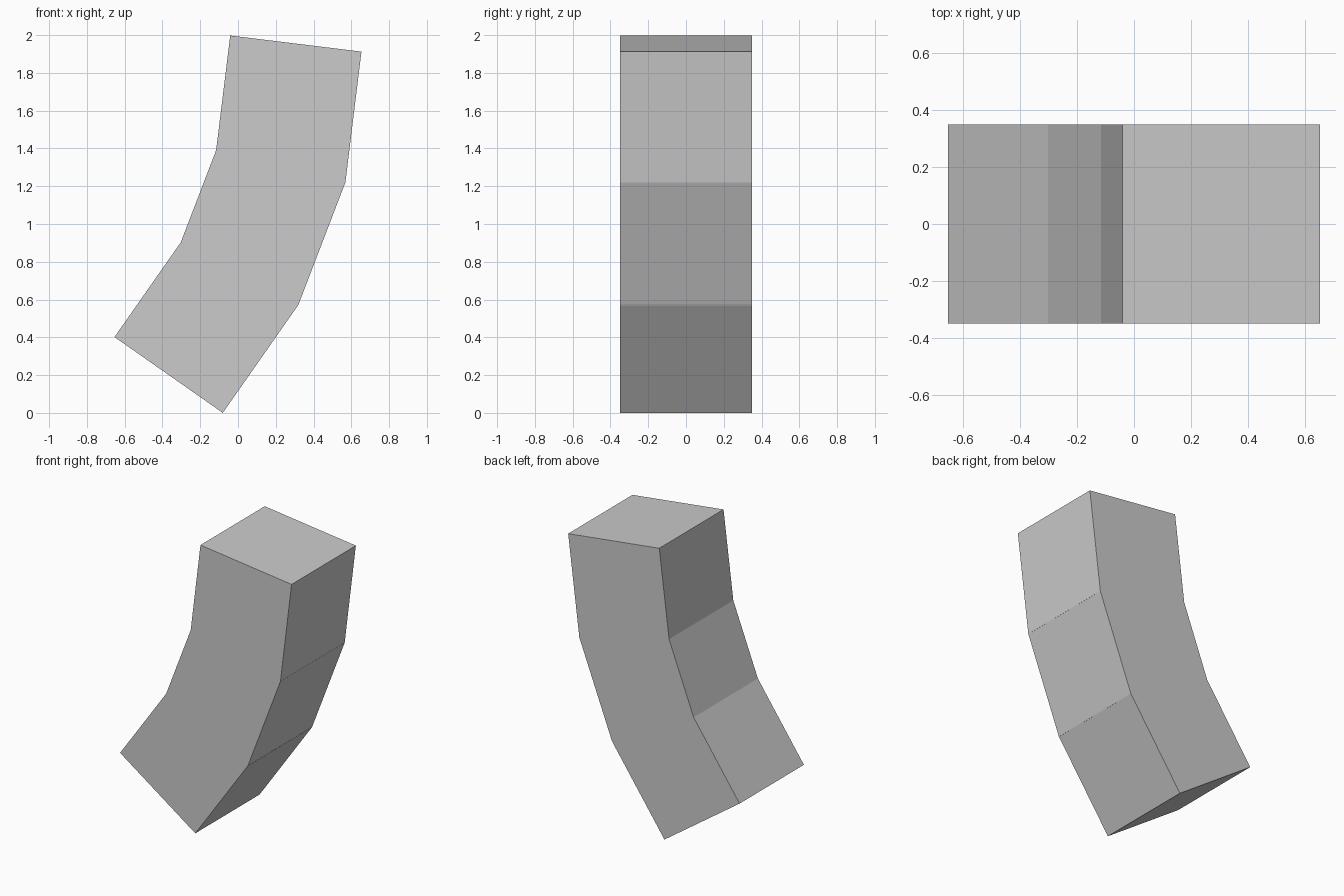
import bpy
from math import radians, sin, cos

if "Cube" in bpy.data.objects:
    bpy.data.objects.remove(bpy.data.objects["Cube"])

# Three cubes fanned along an arc, overlapping on the inner side
SIZE, RADIUS = 0.70, 2.48
ARC_X, ARC_Z = -2.198, 1.910

for name, tilt in (("lower_block", 35), ("middle_block", 21), ("upper_block", 7)):
    a = radians(tilt)
    bpy.ops.mesh.primitive_cube_add(
        size=SIZE,
        location=(ARC_X + RADIUS * cos(a), 0, ARC_Z - RADIUS * sin(a)),
        rotation=(0, a, 0))
    bpy.context.object.name = name
